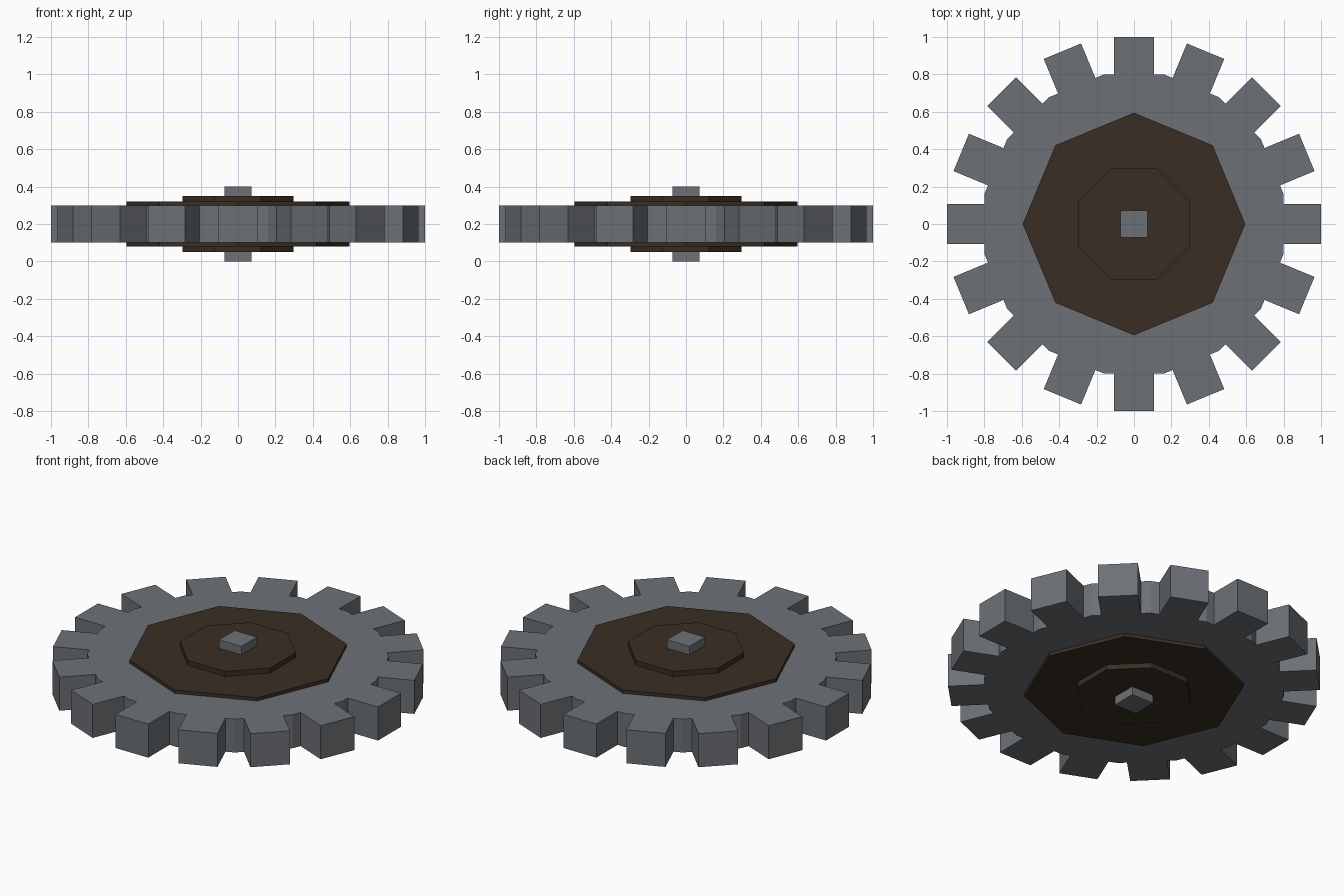
import bpy, bmesh, math
from mathutils import Vector, Matrix

if "Cube" in bpy.data.objects:
    bpy.data.objects.remove(bpy.data.objects["Cube"])

MID = 0.2          # height of the gear's middle plane
TEETH = 16


def material(name, rgb):
    m = bpy.data.materials.new(name)
    m.diffuse_color = (*rgb, 1)
    m.use_nodes = True
    m.node_tree.nodes["Principled BSDF"].inputs["Base Color"].default_value = m.diffuse_color
    return m


STEEL = material("steel_grey", (0.152, 0.165, 0.180))
BROWN = material("dark_brown", (0.041, 0.027, 0.017))


def prism(name, outline, height, mat):
    """Extrude a flat outline evenly above and below the middle plane."""
    bm = bmesh.new()
    face = bm.faces.new([bm.verts.new((x, y, MID - height / 2)) for x, y in outline])
    new = bmesh.ops.extrude_face_region(bm, geom=[face])["geom"]
    bmesh.ops.translate(bm, vec=(0, 0, height),
                        verts=[v for v in new if isinstance(v, bmesh.types.BMVert)])
    bmesh.ops.recalc_face_normals(bm, faces=bm.faces)
    mesh = bpy.data.meshes.new(name)
    bm.to_mesh(mesh)
    bm.free()
    mesh.materials.append(mat)
    ob = bpy.data.objects.new(name, mesh)
    bpy.context.collection.objects.link(ob)
    return ob


def polygon(sides, radius, start=0.0):
    return [(radius * math.cos(start + i * math.tau / sides),
             radius * math.sin(start + i * math.tau / sides)) for i in range(sides)]


# Gear wheel: sixteen-sided body with one square tooth on each side
root, tip, half = 0.8, 1.0, 0.108
corner = root * math.tan(math.pi / TEETH)
tooth = [(root, -half), (tip, -half), (tip, half), (root, half), (root, corner)]
gear = []
for i in range(TEETH):
    turn = Matrix.Rotation(i * math.tau / TEETH, 2)
    gear += [tuple(turn @ Vector(p)) for p in tooth]
prism("gear_wheel", gear, 0.2, STEEL)

# Stepped octagonal plates, showing on both faces
prism("outer_plate", polygon(8, 0.595), 0.24, BROWN)
prism("inner_plate", polygon(8, 0.297 / math.cos(math.pi / 8), math.pi / 8), 0.3, BROWN)

# Square axle through the centre
prism("axle", polygon(4, 0.0735 * math.sqrt(2), math.pi / 4), 0.4, STEEL)
